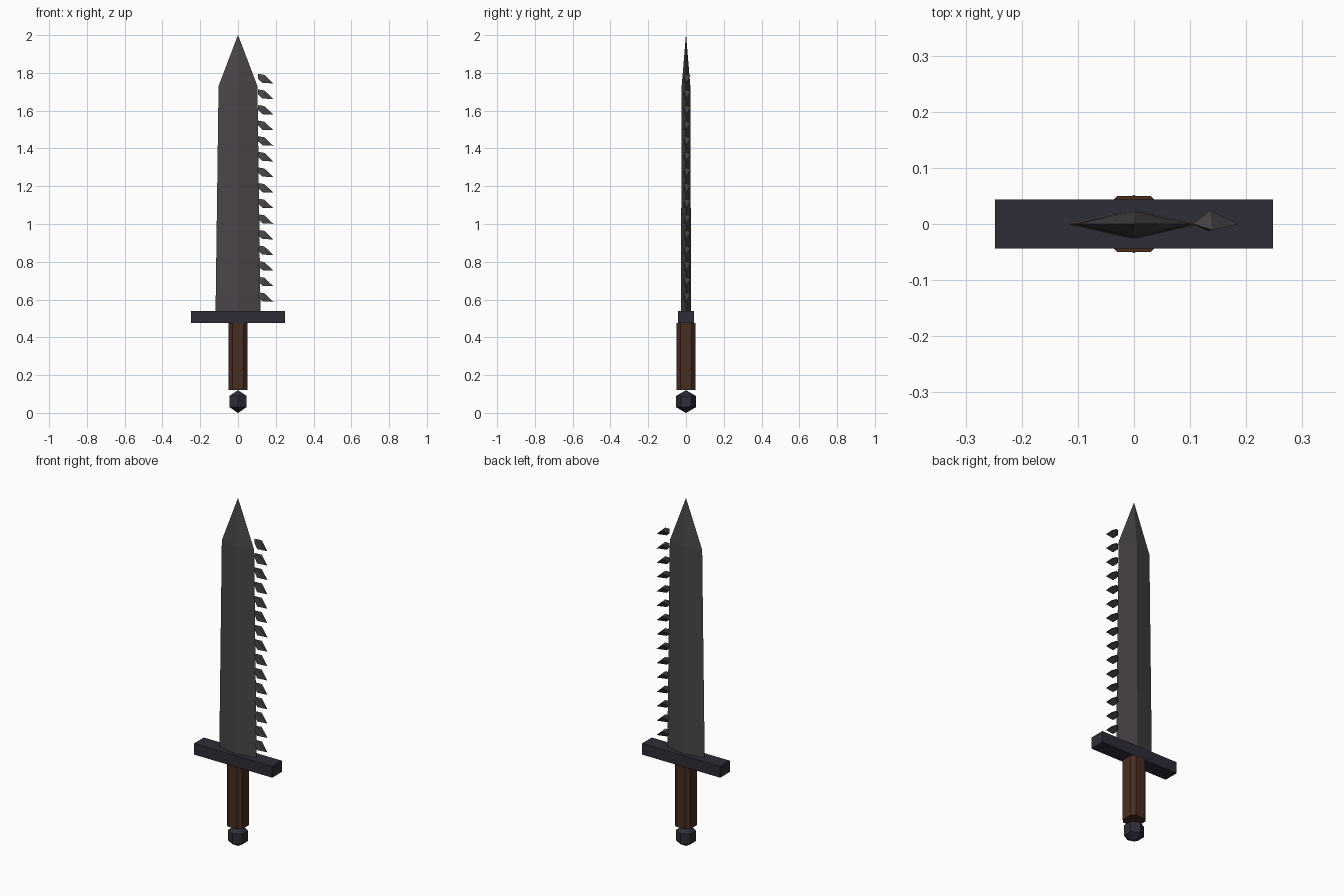
import bpy, bmesh, math
from mathutils import Vector

if "Cube" in bpy.data.objects:
    bpy.data.objects.remove(bpy.data.objects["Cube"])


def material(name, rgb):
    m = bpy.data.materials.new(name)
    m.diffuse_color = (*rgb, 1)
    m.use_nodes = True
    m.node_tree.nodes["Principled BSDF"].inputs["Base Color"].default_value = m.diffuse_color
    return m


STEEL = material("dull steel", (0.068, 0.060, 0.066))
IRON = material("dark blue iron", (0.026, 0.027, 0.039))
WOOD = material("brown wood", (0.066, 0.026, 0.015))


def finish(name, bm, mat):
    bmesh.ops.recalc_face_normals(bm, faces=bm.faces)
    mesh = bpy.data.meshes.new(name)
    bm.to_mesh(mesh)
    bm.free()
    mesh.materials.append(mat)
    obj = bpy.data.objects.new(name, mesh)
    bpy.context.collection.objects.link(obj)
    return obj


def loft(name, rings, mat):
    """Join rings of equal point count; cap both ends."""
    bm = bmesh.new()
    loops = [[bm.verts.new(p) for p in ring] for ring in rings]
    n = len(loops[0])
    for a, b in zip(loops, loops[1:]):
        for i in range(n):
            j = (i + 1) % n
            bm.faces.new((a[i], a[j], b[j], b[i]))
    bm.faces.new(loops[0])
    bm.faces.new(loops[-1])
    bmesh.ops.remove_doubles(bm, verts=bm.verts, dist=1e-5)
    return finish(name, bm, mat)


def diamond(w, t, z):
    return [(w, 0, z), (0, t, z), (-w, 0, z), (0, -t, z)]


def chamfered(h, c, z):
    k = h - c
    return [(h, -k, z), (h, k, z), (k, h, z), (-k, h, z),
            (-h, k, z), (-h, -k, z), (-k, -h, z), (k, -h, z)]


def rectangle(w, d, z):
    return [(w, -d, z), (w, d, z), (-w, d, z), (-w, -d, z)]


def hexagon(r, z):
    return [(r * math.sin(i * math.pi / 3), r * math.cos(i * math.pi / 3), z)
            for i in range(6)]


# Blade: tapering diamond section with a pointed tip
loft("blade", [diamond(0.119, 0.027, 0.53), diamond(0.103, 0.023, 1.73),
               diamond(0.0005, 0.0005, 2.0)], STEEL)

# Cross guard and chamfered grip
loft("guard", [rectangle(0.248, 0.0435, z) for z in (0.475, 0.54)], IRON)
loft("grip", [chamfered(0.05, 0.02, z) for z in (0.122, 0.477)], WOOD)

# Pommel: coarse six-sided ball
loft("pommel", [hexagon(r, z) for r, z in
                ((0.0005, 0), (0.052, 0.03), (0.052, 0.09), (0.0005, 0.12))], IRON)

# Saw teeth: one hooked shape repeated up the right edge
TOOTH = [(0.105, 0, 0.051), (0.106, 0, 0.025), (0.140, -0.011, 0.045),
         (0.135, 0.024, 0.040), (0.130, -0.012, 0.002), (0.187, 0, 0)]
bm = bmesh.new()
for i in range(15):
    z = 0.588 + i * 0.0826
    verts = [bm.verts.new(Vector(p) + Vector((0, 0, z))) for p in TOOTH]
    bmesh.ops.convex_hull(bm, input=verts)
finish("saw_teeth", bm, STEEL)
